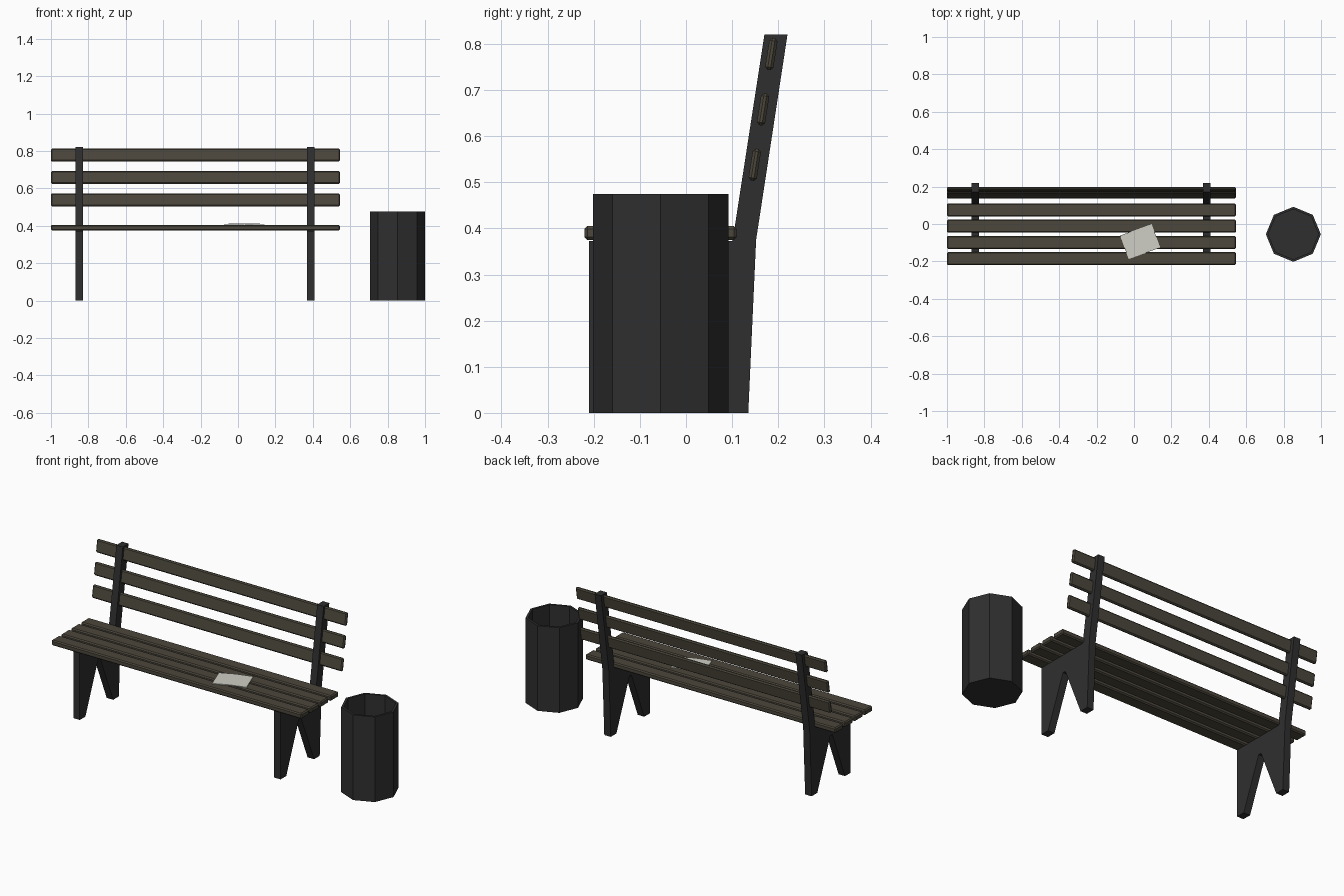
import bpy, bmesh, math
from mathutils import Matrix, Vector

if "Cube" in bpy.data.objects:
    bpy.data.objects.remove(bpy.data.objects["Cube"])


def material(name, rgb):
    m = bpy.data.materials.new(name)
    m.diffuse_color = (*rgb, 1)
    m.use_nodes = True
    m.node_tree.nodes["Principled BSDF"].inputs["Base Color"].default_value = m.diffuse_color
    return m


iron = material("dark iron", (0.028, 0.028, 0.029))
wood = material("weathered wood", (0.072, 0.063, 0.045))
paper = material("paper", (0.62, 0.62, 0.56))


def finish(bm, name, mat):
    bmesh.ops.recalc_face_normals(bm, faces=bm.faces)
    me = bpy.data.meshes.new(name)
    bm.to_mesh(me)
    bm.free()
    me.materials.append(mat)
    ob = bpy.data.objects.new(name, me)
    bpy.context.collection.objects.link(ob)
    return ob


def extrude(bm, points, offset):
    """Close an outline and extrude it along offset."""
    face = bm.faces.new([bm.verts.new(p) for p in points])
    new = bmesh.ops.extrude_face_region(bm, geom=[face])["geom"]
    bmesh.ops.translate(bm, vec=offset,
                        verts=[v for v in new if isinstance(v, bmesh.types.BMVert)])


def slat(name, y, z, depth, height, tilt=0):
    """Long board with chamfered edges."""
    bm = bmesh.new()
    bmesh.ops.create_cube(bm, size=1, matrix=Matrix.Diagonal((1.545, depth, height, 1)))
    bmesh.ops.bevel(bm, geom=bm.edges[:], offset=0.006, segments=1, affect='EDGES')
    ob = finish(bm, name, wood)
    ob.location = (-0.2275, y, z)
    ob.rotation_euler.x = tilt


# Side frames: notched legs continuing into the leaning back post
frame_profile = [(-0.21, 0), (-0.16, 0), (-0.048, 0.275), (-0.03, 0.275), (0.085, 0),
                 (0.135, 0), (0.152, 0.375), (0.22, 0.82), (0.17, 0.82),
                 (0.101, 0.373), (-0.21, 0.373)]
for side, x in (("left", -0.85), ("right", 0.39)):
    bm = bmesh.new()
    extrude(bm, [(x - 0.02, y, z) for y, z in frame_profile], (0.04, 0, 0))
    finish(bm, side + "_frame", iron)

# Seat boards
for i in range(4):
    slat(f"seat_slat_{i + 1}", -0.185 + i * 0.0867, 0.39, 0.07, 0.03)

# Backrest boards, leaning with the posts
for i in range(3):
    slat(f"back_slat_{i + 1}", 0.149 + i * 0.018, 0.538 + i * 0.12, 0.018, 0.07,
         -math.radians(9))

# Open eight-sided litter bin: outer wall, rim, inner wall and floor
bm = bmesh.new()
rings = []
for r, z in ((0.147, 0), (0.147, 0.475), (0.134, 0.475), (0.134, 0.015)):
    rings.append([bm.verts.new((0.852 + r * math.cos(k * math.pi / 4),
                                -0.055 + r * math.sin(k * math.pi / 4), z))
                  for k in range(8)])
for a, b in zip(rings, rings[1:]):
    for k in range(8):
        n = (k + 1) % 8
        bm.faces.new((a[k], a[n], b[n], b[k]))
bm.faces.new(rings[0])
bm.faces.new(rings[-1])
finish(bm, "litter_bin", iron)

# Folded sheet left on the seat, slightly raised at its crease
bm = bmesh.new()
sheet = [(-0.09, 0.406), (0, 0.409), (0.09, 0.406), (0.09, 0.41), (0, 0.413), (-0.09, 0.41)]
extrude(bm, [(x, -0.067, z) for x, z in sheet], (0, 0.134, 0))
ob = finish(bm, "paper_sheet", paper)
ob.location = (0.033, -0.094, 0)
ob.rotation_euler.z = math.radians(20)
